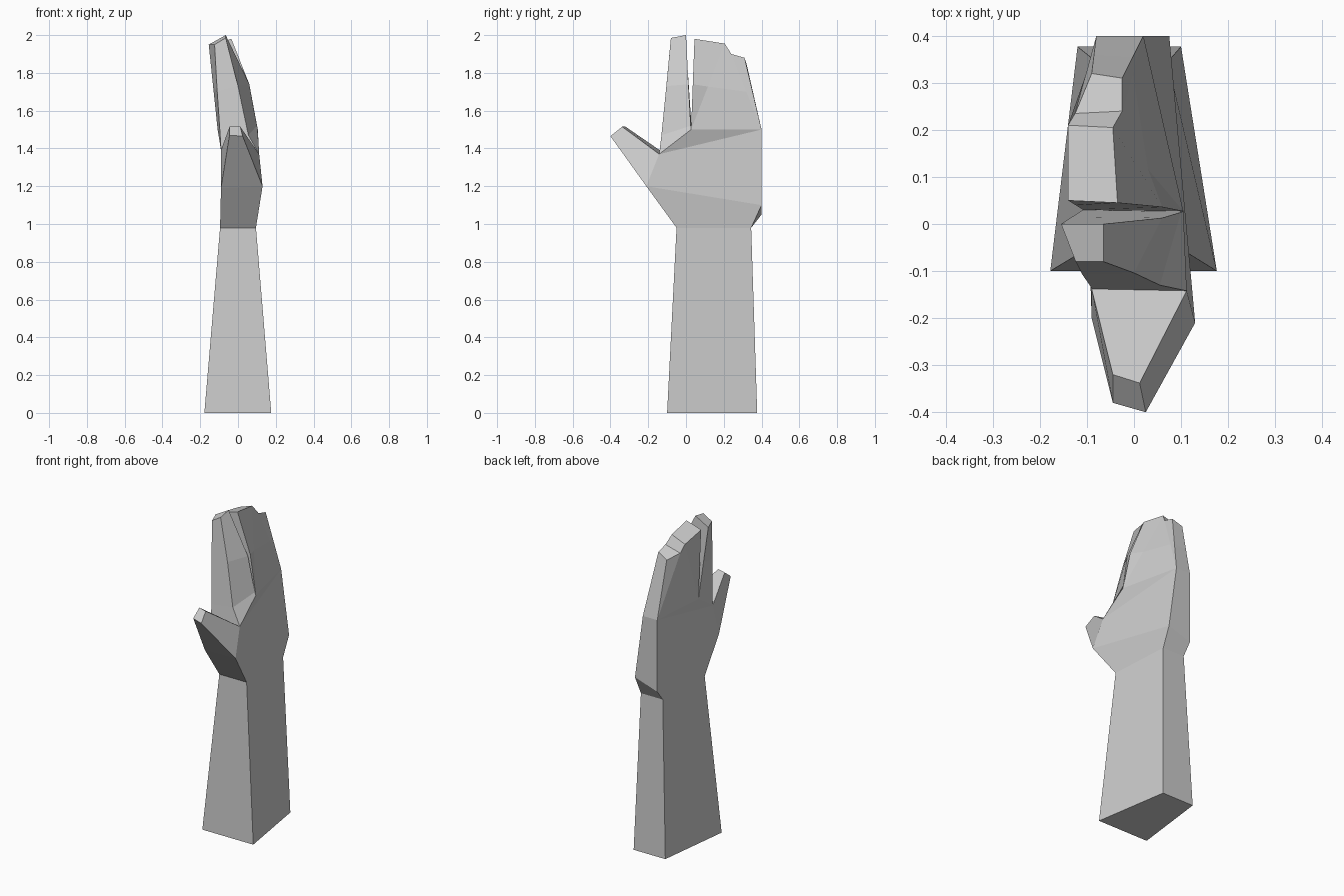
import bpy
import bmesh
from mathutils import Vector

cube = bpy.data.objects.get("Cube")
if cube:
    bpy.data.objects.remove(cube, do_unlink=True)

bm = bmesh.new()
corners = {}


def corner(point):
    """Return the shared vertex at a point."""
    key = tuple(round(c, 4) for c in point)
    if key not in corners:
        corners[key] = bm.verts.new(key)
    return corners[key]


def face(*points):
    """Add a face, dropping repeated corners."""
    loop = list(dict.fromkeys(corner(p) for p in points))
    if len(loop) > 2:
        bm.faces.new(loop)


def loft(*rings):
    """Skin the sides between consecutive rings."""
    for low, high in zip(rings, rings[1:]):
        for i in range(len(low)):
            j = (i + 1) % len(low)
            face(low[i], low[j], high[j], high[i])


# Shared landmarks of the palm, on the left (+x) and right (-x) side
mid_l, mid_r = (.13, -.21, 1.2), (-.09, -.2, 1.19)
heel_l, heel_r = (.075, .4, 1.1), (-.08, .4, 1.05)
web_l, web_r = (.112, -.142, 1.37), (-.09, -.138, 1.39)
slit_l, slit_r = (.105, .027, 1.5), (-.108, .03, 1.5)
back_l, back_r = (.02, .4, 1.5), (-.08, .4, 1.5)

# Forearm and wrist
elbow = [(.176, -.1, 0), (.1, .377, 0), (-.12, .377, 0), (-.178, -.1, 0)]
wrist = [(.095, -.05, .98), (.072, .345, .98), (-.08, .345, .98), (-.095, -.05, .98)]
face(*elbow)
loft(elbow, wrist, [mid_l, heel_l, heel_r, mid_r])

# Palm sides and outer edge
for mid, heel, back, web, slit in ((mid_l, heel_l, back_l, web_l, slit_l),
                                   (mid_r, heel_r, back_r, web_r, slit_r)):
    face(mid, heel, back, web)
    face(web, back, slit)
face(heel_l, back_l, back_r, heel_r)

# Thumb
thumb_tip = [(.025, -.4, 1.465), (.012, -.338, 1.515),
             (-.045, -.32, 1.515), (-.045, -.38, 1.47)]
loft([mid_l, web_l, web_r, mid_r], thumb_tip)
face(*thumb_tip)

# Index finger
index_tip = [(-.065, -.08, 1.985), (-.065, 0, 2), (-.155, 0, 1.95), (-.124, -.08, 1.95)]
loft([web_l, slit_l, slit_r, web_r],
     [(.055, -.13, 1.47), (.1, .025, 1.52), (-.11, .029, 1.52), (-.093, -.132, 1.45)],
     [(0, -.104, 1.73), (.06, .013, 1.74), (-.132, .015, 1.73), (-.11, -.107, 1.7)],
     index_tip)
face(*index_tip)

# Remaining fingers, joined together with stepped tips
tips_l = [(-.035, .045, 1.98), (-.045, .205, 1.955), (-.025, .24, 1.9), (-.025, .31, 1.88)]
tips_r = [(-.14, .05, 1.95), (-.14, .21, 1.92), (-.125, .235, 1.87), (-.09, .32, 1.85)]
tips = tips_l + tips_r[::-1]
base = [slit_l, slit_l, back_l, back_l, back_r, back_r, slit_r, slit_r]
joints = [Vector(a).lerp(Vector(b), .5) for a, b in zip(base, tips)]
joints[0].x += .025
loft(base, joints, tips)
for i in range(len(tips_l) - 1):
    face(tips_l[i], tips_l[i + 1], tips_r[i + 1], tips_r[i])

# Finished object
bmesh.ops.recalc_face_normals(bm, faces=bm.faces[:])
mesh = bpy.data.meshes.new("forearm_and_hand")
bm.to_mesh(mesh)
bm.free()
hand = bpy.data.objects.new("forearm_and_hand", mesh)
bpy.context.collection.objects.link(hand)

grey = bpy.data.materials.new("light_grey")
grey.use_nodes = True
colour = (.6, .6, .6, 1)
grey.diffuse_color = colour
grey.node_tree.nodes["Principled BSDF"].inputs["Base Color"].default_value = colour
mesh.materials.append(grey)
